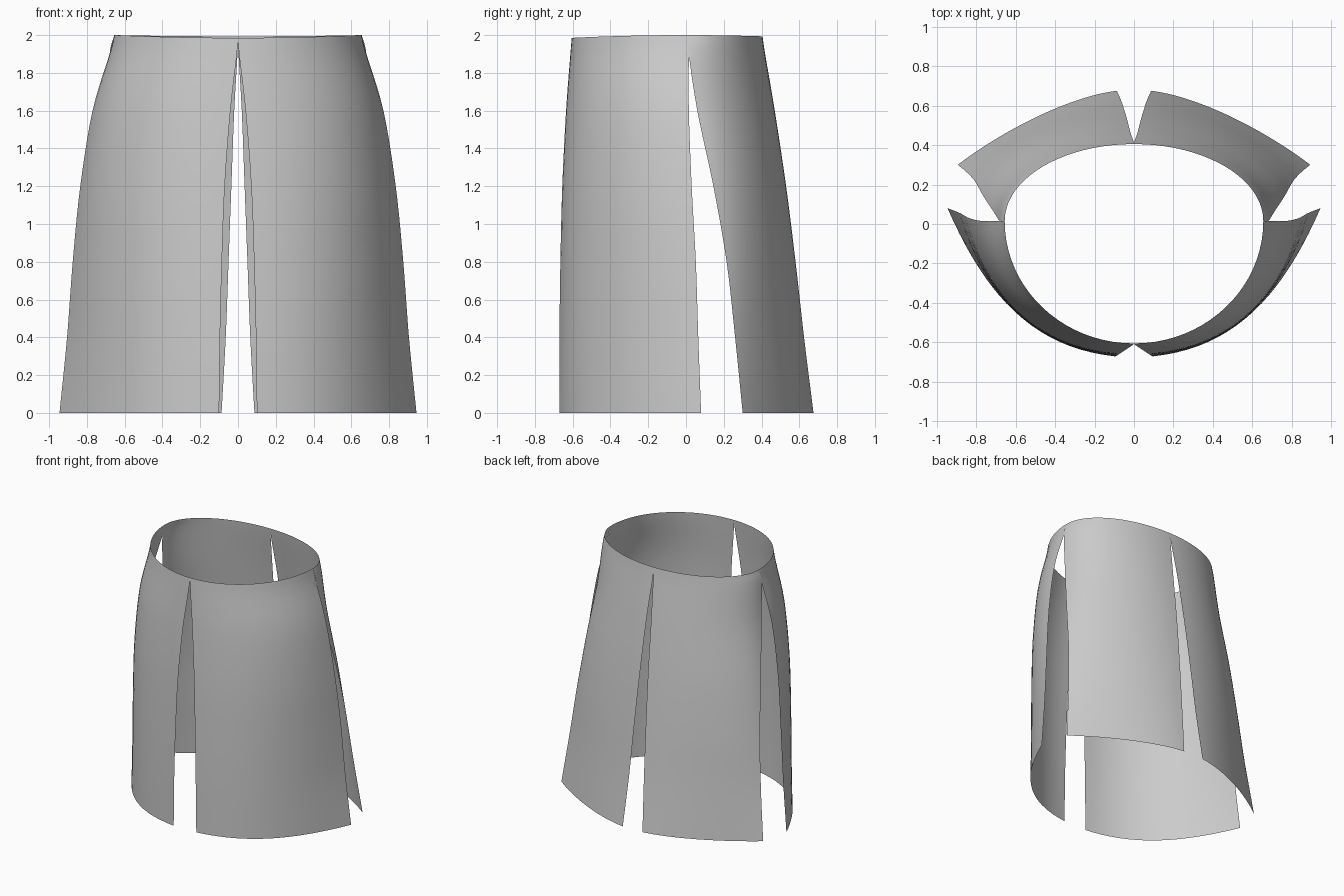
import bpy
import bmesh
from mathutils import Vector

cube = bpy.data.objects.get("Cube")
if cube:
    bpy.data.objects.remove(cube)

COLS, STEPS = 20, 5

# Rows from waist to hem: z, centre slit x y, side slit x y
FRONT = [(2, 0, -.605, .655, .015), (1.9, .007, -.613, .68, .015),
         (1.6, .04, -.635, .77, .015), (1.2, .07, -.655, .835, .03),
         (.8, .085, -.665, .875, .052), (.4, .095, -.67, .905, .065),
         (0, .1, -.67, .945, .08)]
BACK = [(2, 0, .405, .655, .015), (1.9, .003, .42, .68, .015),
        (1.6, .02, .47, .71, .06), (1.2, .035, .53, .765, .145),
        (.8, .05, .58, .805, .215), (.4, .065, .625, .845, .26),
        (0, .087, .675, .893, .3)]
# Curve handles as fractions of the panel's width and depth
WAIST = Vector((.552, 0, 0, .552))
FRONT_HEM = Vector((.5, .07, .23, .587))
BACK_HEM = Vector((.33, .09, .25, .41))


def smooth_rows(keys):
    """Catmull-Rom rows passing through the key rows."""
    k = [Vector(r) for r in keys]
    k = [2 * k[0] - k[1]] + k + [2 * k[-1] - k[-2]]
    rows = []
    for a, b, c, d in zip(k, k[1:], k[2:], k[3:]):
        for s in range(STEPS):
            t = s / STEPS
            rows.append(b + (c - a) * t / 2
                        + (a - 2.5 * b + 2 * c - d / 2) * t ** 2
                        + (1.5 * (b - c) + (d - a) / 2) * t ** 3)
    return rows + [k[-2]]


def add_panel(bm, keys, hem, flip):
    grid = []
    for z, ax, ay, bx, by in smooth_rows(keys):
        h = WAIST.lerp(hem, 1 - z / 2)
        a, b = Vector((ax, ay)), Vector((bx, by))
        d = b - a
        p = a + Vector((h[0] * d.x, h[1] * d.y))
        q = b - Vector((h[2] * d.x, h[3] * d.y))
        line = []
        for c in range(COLS + 1):
            t = c / COLS
            u = 1 - t
            v = a * u ** 3 + p * 3 * u * u * t + q * 3 * u * t * t + b * t ** 3
            # the waistline dips a little at front and back
            dip = .04 * v.y ** 2 * max(0, z - 1.6) / .4
            line.append(bm.verts.new((v.x, v.y, z - dip)))
        grid.append(line)
    for up, low in zip(grid, grid[1:]):
        for c in range(COLS):
            quad = [low[c], low[c + 1], up[c + 1], up[c]]
            bm.faces.new(quad[::-1] if flip else quad)


# Left half of the skirt: one front and one back panel joined below the waist
bm = bmesh.new()
add_panel(bm, FRONT, FRONT_HEM, False)
add_panel(bm, BACK, BACK_HEM, True)
bmesh.ops.remove_doubles(bm, verts=bm.verts, dist=.002)
mesh = bpy.data.meshes.new("slit_skirt")
bm.to_mesh(mesh)
bm.free()
skirt = bpy.data.objects.new("slit_skirt", mesh)
bpy.context.collection.objects.link(skirt)

# Right half
mirror = skirt.modifiers.new("mirror", 'MIRROR')
mirror.merge_threshold = .002

# Cloth
cloth = bpy.data.materials.new("grey_cloth")
cloth.use_nodes = True
grey = (.6, .6, .6, 1)
cloth.diffuse_color = grey
cloth.node_tree.nodes["Principled BSDF"].inputs["Base Color"].default_value = grey
mesh.materials.append(cloth)

bpy.context.view_layer.objects.active = skirt
skirt.select_set(True)
bpy.ops.object.shade_smooth_by_angle()
